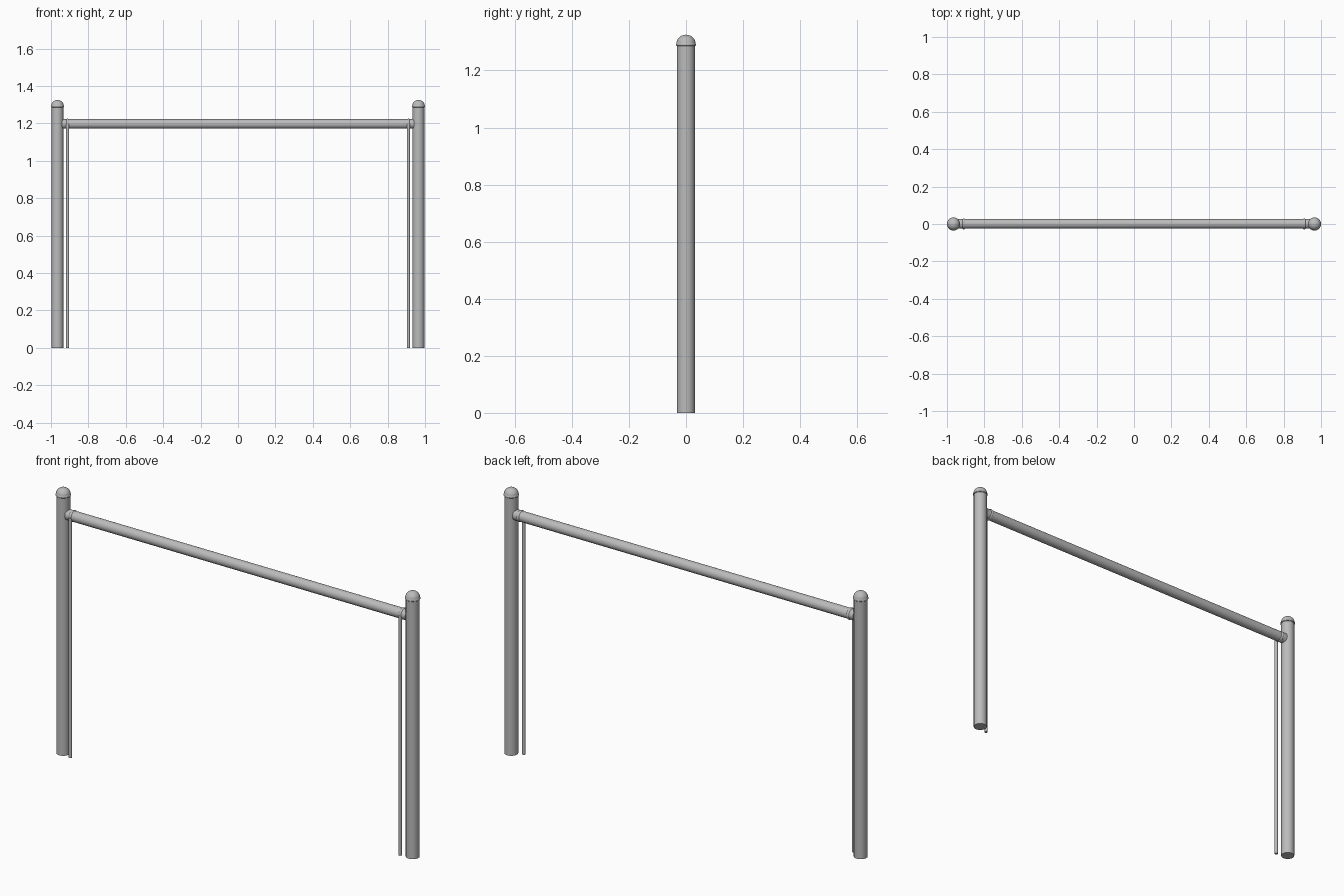
import bpy, bmesh, math
from mathutils import Matrix

if "Cube" in bpy.data.objects:
    bpy.data.objects.remove(bpy.data.objects["Cube"])

metal = bpy.data.materials.new("grey_metal")
metal.diffuse_color = (0.5, 0.5, 0.5, 1)
metal.use_nodes = True
metal.node_tree.nodes["Principled BSDF"].inputs["Base Color"].default_value = metal.diffuse_color

POST_X, BAR_Z, STRAP_X = 0.965, 1.197, 0.911
BAR_Y = 0.001


def lathe(name, profile, matrix=Matrix(), closed=False, sides=32):
    """Spin a (radius, height) profile around z, then place it with the matrix."""
    bm = bmesh.new()
    rings = []
    for r, z in profile:
        if r < 1e-6:
            rings.append([bm.verts.new((0, 0, z))] * sides)
        else:
            rings.append([bm.verts.new((r * math.cos(2 * math.pi * i / sides),
                                        r * math.sin(2 * math.pi * i / sides), z))
                          for i in range(sides)])
    pairs = list(zip(rings, rings[1:]))
    if closed:
        pairs.append((rings[-1], rings[0]))
    for a, b in pairs:
        for i in range(sides):
            j = (i + 1) % sides
            corners = list(dict.fromkeys((a[i], a[j], b[j], b[i])))
            bm.faces.new(corners)
    bmesh.ops.recalc_face_normals(bm, faces=bm.faces)
    bm.transform(matrix)
    mesh = bpy.data.meshes.new(name)
    bm.to_mesh(mesh)
    bm.free()
    mesh.materials.append(metal)
    obj = bpy.data.objects.new(name, mesh)
    bpy.context.collection.objects.link(obj)
    bpy.ops.object.select_all(action='DESELECT')
    obj.select_set(True)
    bpy.context.view_layer.objects.active = obj
    bpy.ops.object.shade_smooth_by_angle(angle=math.radians(35))
    return obj


def rod(name, r, z0, z1, matrix, sides=32):
    return lathe(name, [(0, z0), (r, z0), (r, z1), (0, z1)], matrix, sides=sides)


# Rounded cap: lip followed by a dome
cap = [(0, 1.286), (0.033, 1.286), (0.035, 1.288), (0.035, 1.292), (0.0335, 1.294)]
cap += [(0.0335 * math.cos(a), 1.294 + 0.0315 * math.sin(a))
        for a in (math.pi / 2 * k / 8 for k in range(1, 8))] + [(0, 1.3255)]

# Wrap around the bar: small circular section spun about the bar axis
wrap = [(0.0205 + 0.008 * math.cos(2 * math.pi * k / 12),
         0.008 * math.sin(2 * math.pi * k / 12)) for k in range(12)]

along_x = Matrix.Rotation(math.pi / 2, 4, 'Y')

for side, s in (("left", -1), ("right", 1)):
    at_post = Matrix.Translation((s * POST_X, 0, 0))
    rod(side + "_post", 0.0315, 0, 1.288, at_post)
    lathe(side + "_post_cap", cap, at_post)
    # Thin hanging cord on the front, with its loop over the bar
    rod(side + "_cord", 0.008, 0, BAR_Z, Matrix.Translation((s * STRAP_X, -0.0215, 0)), 16)
    lathe(side + "_cord_loop", wrap,
          Matrix.Translation((s * STRAP_X, BAR_Y, BAR_Z)) @ along_x, closed=True)

# Crossbar between the posts
rod("crossbar", 0.0255, -0.94, 0.94, Matrix.Translation((0, BAR_Y, BAR_Z)) @ along_x)
